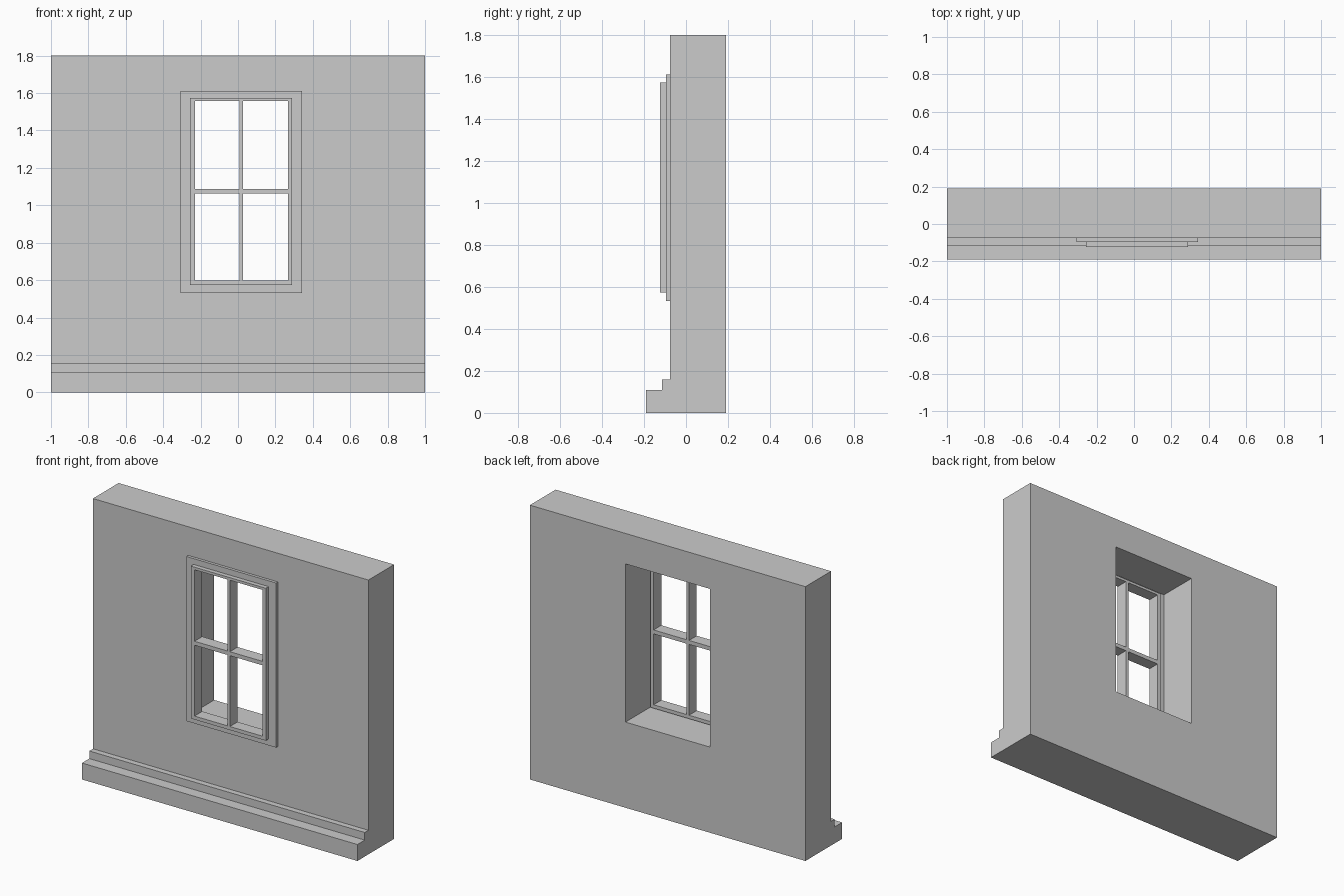
import bpy, bmesh

if "Cube" in bpy.data.objects:
    bpy.data.objects.remove(bpy.data.objects["Cube"])


def add_object(name, bm):
    bmesh.ops.recalc_face_normals(bm, faces=bm.faces)
    mesh = bpy.data.meshes.new(name)
    bm.to_mesh(mesh)
    bm.free()
    obj = bpy.data.objects.new(name, mesh)
    bpy.context.collection.objects.link(obj)
    return obj


def extrude(bm, vec):
    ret = bmesh.ops.extrude_face_region(bm, geom=bm.faces[:])
    moved = [v for v in ret["geom"] if isinstance(v, bmesh.types.BMVert)]
    bmesh.ops.translate(bm, verts=moved, vec=vec)


def prism(name, points, vec):
    bm = bmesh.new()
    bm.faces.new([bm.verts.new(p) for p in points])
    extrude(bm, vec)
    return add_object(name, bm)


def corners(rect, y):
    x0, x1, z0, z1 = rect
    return [(x0, y, z0), (x1, y, z0), (x1, y, z1), (x0, y, z1)]


def box(name, rect, y0, y1):
    return prism(name, corners(rect, y0), (0, y1 - y0, 0))


def frame(name, outer, inner, y0, y1):
    bm = bmesh.new()
    a = [bm.verts.new(p) for p in corners(outer, y0)]
    b = [bm.verts.new(p) for p in corners(inner, y0)]
    for i in range(4):
        j = (i + 1) % 4
        bm.faces.new((a[i], a[j], b[j], b[i]))
    extrude(bm, (0, y1 - y0, 0))
    return add_object(name, bm)


WALL_FRONT, WALL_BACK = -0.076, 0.19
CASING_FRONT = -0.095
SASH_FRONT, SASH_BACK = -0.124, -0.044
SASH = (-0.256, 0.289, 0.574, 1.574)
PANE = (-0.229, 0.266, 0.597, 1.557)

# Wall with stepped plinth, swept along x
profile = [(-0.19, 0), (WALL_BACK, 0), (WALL_BACK, 1.8), (WALL_FRONT, 1.8),
           (WALL_FRONT, 0.158), (-0.114, 0.158), (-0.114, 0.108), (-0.19, 0.108)]
wall = prism("wall", [(-1, y, z) for y, z in profile], (2, 0, 0))

# Window opening cut through the wall
cutter = box("opening_cutter", (-0.306, 0.306, 0.562, 1.6), -0.5, 0.5)
cutter.hide_render = True
cut = wall.modifiers.new("opening", "BOOLEAN")
cut.operation, cut.solver, cut.object = "DIFFERENCE", "EXACT", cutter
bpy.context.view_layer.objects.active = wall
bpy.ops.object.modifier_apply(modifier=cut.name)
bpy.data.objects.remove(cutter)

# Casing around the window, on the wall face
frame("window_casing", (-0.308, 0.342, 0.532, 1.612), SASH, CASING_FRONT, WALL_FRONT)

# Sash frame and its glazing bars
frame("window_sash", SASH, PANE, SASH_FRONT, SASH_BACK)
box("vertical_glazing_bar", (0.009, 0.028, PANE[2], PANE[3]), SASH_FRONT, SASH_BACK)
for side, x0, x1 in (("left", PANE[0], 0.009), ("right", 0.028, PANE[1])):
    box(side + "_glazing_bar", (x0, x1, 1.062, 1.088), SASH_FRONT, SASH_BACK)
